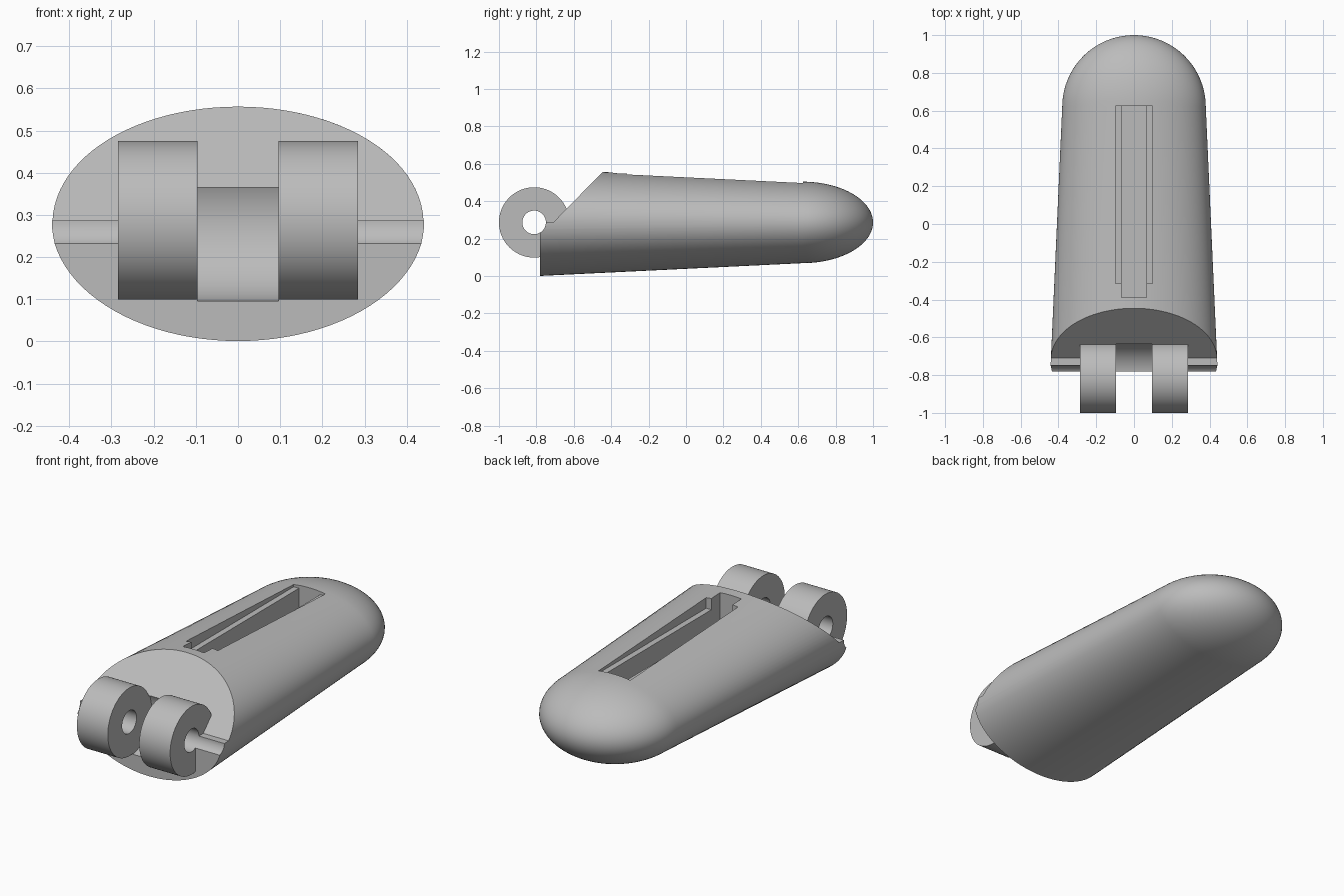
import bpy, bmesh, math

if "Cube" in bpy.data.objects:
    bpy.data.objects.remove(bpy.data.objects["Cube"])

grey = bpy.data.materials.new("plain grey")
grey.use_nodes = True
grey.diffuse_color = (0.5, 0.5, 0.5, 1)
grey.node_tree.nodes["Principled BSDF"].inputs["Base Color"].default_value = (0.5, 0.5, 0.5, 1)

MID = 0.287        # height of the long axis and the hinge pin
PIN_Y = -0.812


def finish(name, bm):
    bmesh.ops.recalc_face_normals(bm, faces=bm.faces)
    mesh = bpy.data.meshes.new(name)
    bm.to_mesh(mesh)
    bm.free()
    mesh.materials.append(grey)
    ob = bpy.data.objects.new(name, mesh)
    bpy.context.collection.objects.link(ob)
    return ob


def prism(name, profile, x0, x1):
    """Extrude a (y, z) profile along x."""
    bm = bmesh.new()
    face = bm.faces.new([bm.verts.new((x0, y, z)) for y, z in profile])
    ext = bmesh.ops.extrude_face_region(bm, geom=[face])
    moved = [v for v in ext["geom"] if isinstance(v, bmesh.types.BMVert)]
    bmesh.ops.translate(bm, verts=moved, vec=(x1 - x0, 0, 0))
    return finish(name, bm)


def disc(name, r, x0, x1, n=96):
    turn = [2 * math.pi * i / n for i in range(n)]
    return prism(name, [(PIN_Y + r * math.cos(a), MID + r * math.sin(a)) for a in turn], x0, x1)


def box(name, half, y0, y1, z0, z1):
    return prism(name, [(y0, z0), (y1, z0), (y1, z1), (y0, z1)], -half, half)


def combine(target, tool, operation):
    mod = target.modifiers.new("cut", "BOOLEAN")
    mod.operation, mod.solver, mod.object = operation, "EXACT", tool
    bpy.ops.object.select_all(action="DESELECT")
    bpy.context.view_layer.objects.active = target
    target.select_set(True)
    bpy.ops.object.modifier_apply(modifier=mod.name)
    bpy.data.objects.remove(tool)


# Tapered elliptical body with a rounded end
SIDES, DOME = 96, 20
stations = [(-0.78, 0.443, 0.286)]
for k in range(DOME):
    t = math.pi / 2 * k / DOME
    stations.append((0.62 + 0.38 * math.sin(t), 0.38 * math.cos(t), 0.218 * math.cos(t)))
bm = bmesh.new()
rings = []
for y, rx, rz in stations:
    rings.append([bm.verts.new((rx * math.cos(a), y, MID + rz * math.sin(a)))
                  for a in (2 * math.pi * i / SIDES for i in range(SIDES))])
for a, b in zip(rings, rings[1:]):
    for i in range(SIDES):
        j = (i + 1) % SIDES
        bm.faces.new((a[i], a[j], b[j], b[i]))
tip = bm.verts.new((0, 1, MID))
for i in range(SIDES):
    bm.faces.new((rings[-1][i], rings[-1][(i + 1) % SIDES], tip))
bm.faces.new(rings[0])
body = finish("finger_segment", bm)

# Sloped front and round clearance between the knuckles
combine(body, prism("front_cutter", [(-1.2, MID), (-0.71, MID), (-0.31, 0.696), (-1.2, 0.696)],
                    -0.6, 0.6), "DIFFERENCE")
combine(body, disc("clearance_cutter", 0.194, -0.096, 0.096), "DIFFERENCE")

# Hinge knuckles and the pin hole
for side in (-1, 1):
    x0, x1 = sorted((side * 0.096, side * 0.285))
    combine(body, disc("knuckle", 0.188, x0, x1), "UNION")
combine(body, disc("pin_cutter", 0.063, -0.6, 0.6, 48), "DIFFERENCE")

# Stepped slot in the top
combine(body, box("ledge_cutter", 0.097, -0.315, 0.625, 0.485, 0.8), "DIFFERENCE")
combine(body, box("slot_cutter", 0.065, -0.39, 0.625, 0.33, 0.8), "DIFFERENCE")

bpy.ops.object.shade_smooth_by_angle(angle=math.radians(30))
